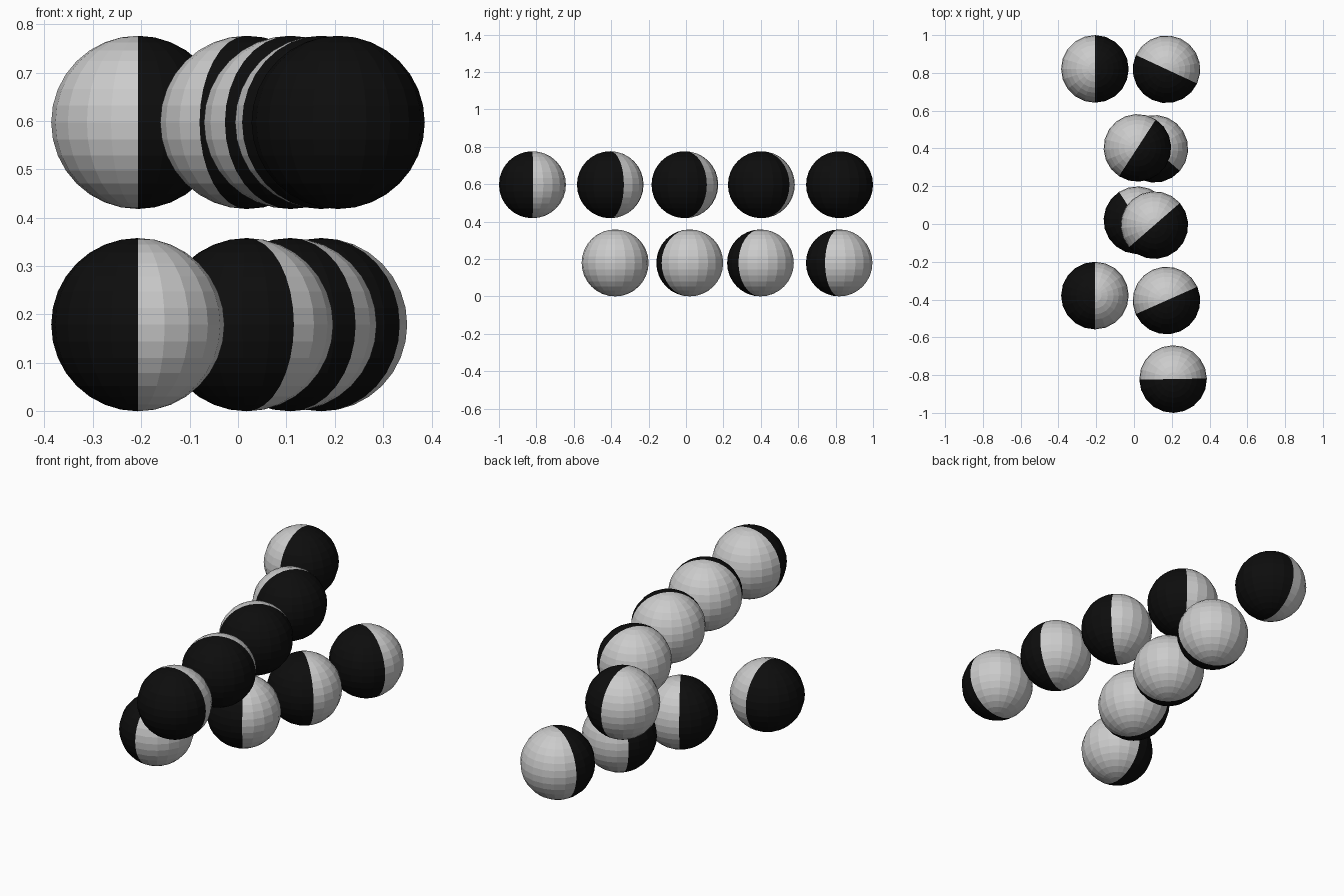
import bpy, bmesh, math
from mathutils import Matrix, Vector

if "Cube" in bpy.data.objects:
    bpy.data.objects.remove(bpy.data.objects["Cube"])

R = 0.179
SEGMENTS, RINGS = 20, 16


def material(name, v):
    m = bpy.data.materials.new(name)
    m.diffuse_color = (v, v, v, 1)
    m.use_nodes = True
    m.node_tree.nodes["Principled BSDF"].inputs["Base Color"].default_value = m.diffuse_color
    return m


light = material("light_half", 0.8)
dark = material("dark_half", 0.004)


def two_tone_ball(name, x, y, z, angle):
    """Faceted ball whose dark half faces the given heading (degrees)."""
    bm = bmesh.new()
    bmesh.ops.create_uvsphere(bm, u_segments=SEGMENTS, v_segments=RINGS, radius=R)
    for f in bm.faces:
        f.material_index = 1 if f.calc_center_median().x > 0 else 0
        f.smooth = False
    bm.transform(Matrix.Rotation(math.radians(angle), 4, 'Z'))
    mesh = bpy.data.meshes.new(name)
    bm.to_mesh(mesh)
    bm.free()
    mesh.materials.append(light)
    mesh.materials.append(dark)
    ob = bpy.data.objects.new(name, mesh)
    ob.location = Vector((x, y, z))
    bpy.context.collection.objects.link(ob)


# upper row: x, y, heading of the dark half
upper = [(0.207, -0.821, -89), (0.172, -0.405, -66), (0.108, -0.006, -49),
         (0.018, 0.403, -33), (-0.207, 0.821, 0)]
# lower row
lower = [(-0.207, -0.379, 180), (0.018, 0.020, -147),
         (0.108, 0.398, -131), (0.172, 0.819, -115)]

for i, (x, y, a) in enumerate(upper):
    two_tone_ball(f"upper_ball_{i + 1}", x, y, 0.597, a)
for i, (x, y, a) in enumerate(lower):
    two_tone_ball(f"lower_ball_{i + 1}", x, y, R, a)
